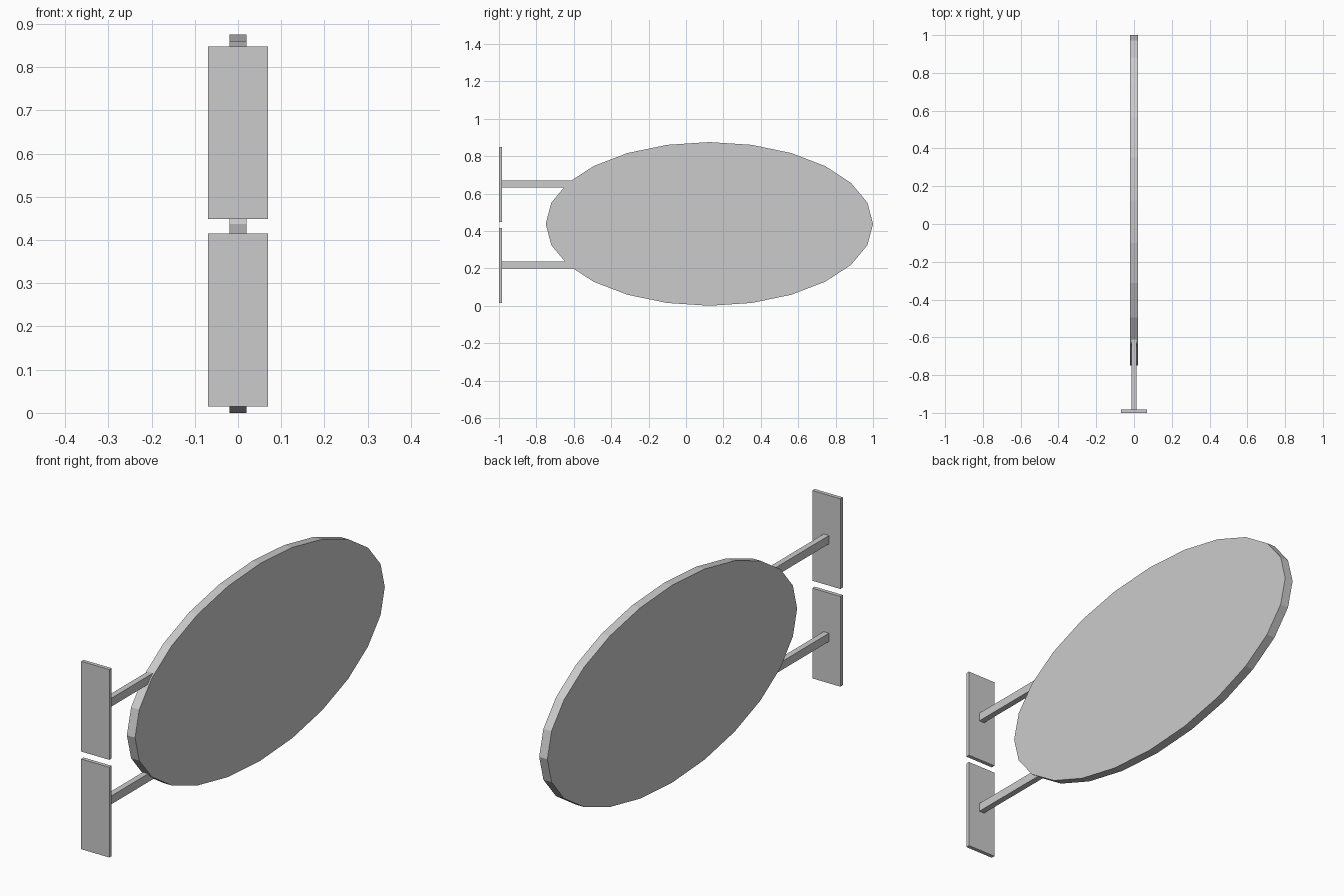
import bpy
import math

cube = bpy.data.objects.get("Cube")
if cube:
    bpy.data.objects.remove(cube, do_unlink=True)

# Single grey finish
grey = bpy.data.materials.new("light_grey")
grey.use_nodes = True
colour = (0.6, 0.6, 0.6, 1)
grey.diffuse_color = colour
grey.node_tree.nodes["Principled BSDF"].inputs["Base Color"].default_value = colour


def finish(name):
    obj = bpy.context.object
    obj.name = name
    bpy.ops.object.transform_apply(location=False, rotation=True, scale=True)
    obj.data.materials.append(grey)
    return obj


def box(name, x, y, z):
    """Box from (min, max) pairs on each axis."""
    pairs = (x, y, z)
    bpy.ops.mesh.primitive_cube_add(size=1, location=[(a + b) / 2 for a, b in pairs])
    bpy.context.object.scale = [b - a for a, b in pairs]
    return finish(name)


# Oval sign panel, a flat 24-sided disc facing sideways
bpy.ops.mesh.primitive_cylinder_add(
    vertices=24, radius=1, depth=0.04,
    location=(0, 0.125, 0.4375), rotation=(0, math.pi / 2, 0))
bpy.context.object.scale = (0.4375, 0.875, 1)
finish("oval_panel")

# Two wall plates, each with an arm reaching into the panel
for level, base in (("lower", 0.015), ("upper", 0.448)):
    box(level + "_wall_plate", (-0.069, 0.069), (-1, -0.983), (base, base + 0.4))
    box(level + "_arm", (-0.013, 0.013), (-0.985, -0.5), (base + 0.185, base + 0.222))
